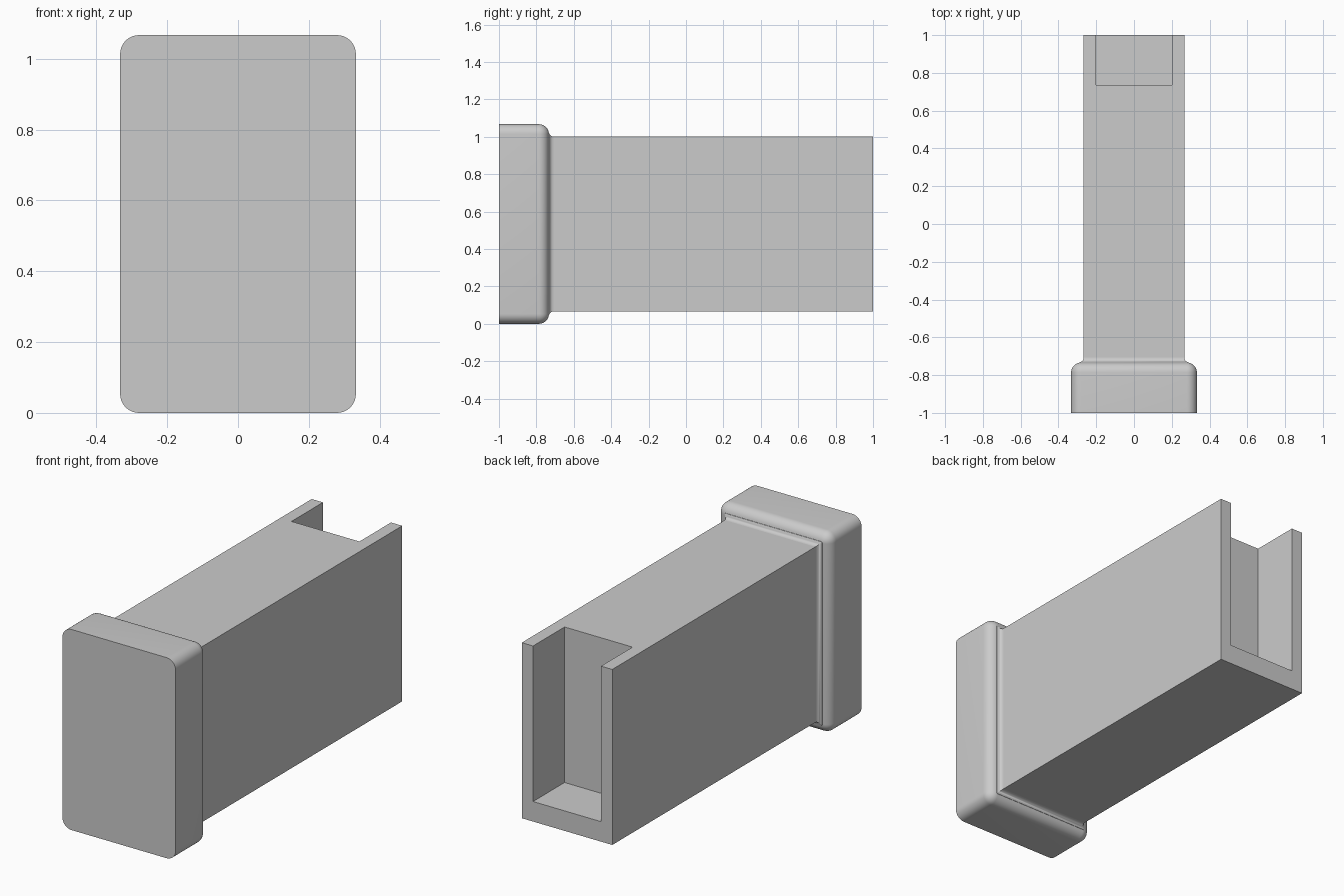
import bpy
import bmesh
import math

default = bpy.data.objects.get("Cube")
if default:
    bpy.data.objects.remove(default, do_unlink=True)

grey = bpy.data.materials.new("light grey")
grey.use_nodes = True
GREY = (0.6, 0.6, 0.6, 1)
grey.diffuse_color = GREY
grey.node_tree.nodes["Principled BSDF"].inputs["Base Color"].default_value = GREY

HALF_W, HEIGHT = 0.333, 1.067    # cap half width and full height
STEP = 0.0667                    # how far the cap stands out from the body
ROUND, FILLET = 0.0533, 0.0267   # convex edge and concave root radii
MID_Z = HEIGHT / 2


def make_object(name, bm):
    bmesh.ops.recalc_face_normals(bm, faces=bm.faces)
    mesh = bpy.data.meshes.new(name)
    bm.to_mesh(mesh)
    bm.free()
    mesh.materials.append(grey)
    obj = bpy.data.objects.new(name, mesh)
    bpy.context.collection.objects.link(obj)
    return obj


def box(name, x, y, z):
    bm = bmesh.new()
    bmesh.ops.create_cube(bm, size=1)
    for v in bm.verts:
        v.co = [lo + (c + 0.5) * (hi - lo) for c, (lo, hi) in zip(v.co, (x, y, z))]
    return make_object(name, bm)


def ring(bm, inset, y, segments=8):
    """Rounded rectangle across y, shrunk by inset."""
    radius = max(0, ROUND - inset)
    verts = []
    for corner, (sx, sz) in enumerate([(1, 1), (-1, 1), (-1, -1), (1, -1)]):
        cx = sx * (HALF_W - inset - radius)
        cz = MID_Z + sz * (MID_Z - inset - radius)
        for i in range(segments + 1):
            a = math.pi / 2 * (corner + i / segments)
            verts.append(bm.verts.new((cx + radius * math.cos(a), y,
                                       cz + radius * math.sin(a))))
    return verts


# Long body with an open-topped slot cut into its back end
body = box("body", (-HALF_W + STEP, HALF_W - STEP), (-0.85, 1), (STEP, HEIGHT - STEP))
cutter = box("slot_cutter", (-0.2, 0.2), (0.735, 1.2), (0.173, 1.3))
cutter.hide_render = True
cut = body.modifiers.new("slot", "BOOLEAN")
cut.operation = "DIFFERENCE"
cut.solver = "EXACT"
cut.object = cutter
bpy.context.view_layer.objects.active = body
bpy.ops.object.modifier_apply(modifier=cut.name)
bpy.data.objects.remove(cutter, do_unlink=True)

# Front cap: straight side, rounded back edge, then a small fillet into the body
BACK = -0.733
turn = math.radians(80)
profile = [(0, -1)]
for i in range(9):
    a = turn * i / 8
    profile.append((ROUND * (1 - math.cos(a)), BACK - ROUND + ROUND * math.sin(a)))
for i in range(7):
    a = turn * (1 - i / 6)
    profile.append((STEP - FILLET * (1 - math.cos(a)), BACK + FILLET * (1 - math.sin(a))))

bm = bmesh.new()
rings = [ring(bm, inset, y) for inset, y in profile]
for near, far in zip(rings, rings[1:]):
    for i in range(len(near)):
        j = (i + 1) % len(near)
        bm.faces.new((near[i], near[j], far[j], far[i]))
bm.faces.new(rings[0])
bm.faces.new(rings[-1])
bmesh.ops.remove_doubles(bm, verts=bm.verts, dist=0.0001)
cap = make_object("front_cap", bm)

bpy.ops.object.select_all(action="DESELECT")
cap.select_set(True)
bpy.context.view_layer.objects.active = cap
bpy.ops.object.shade_smooth_by_angle(angle=math.radians(35))
